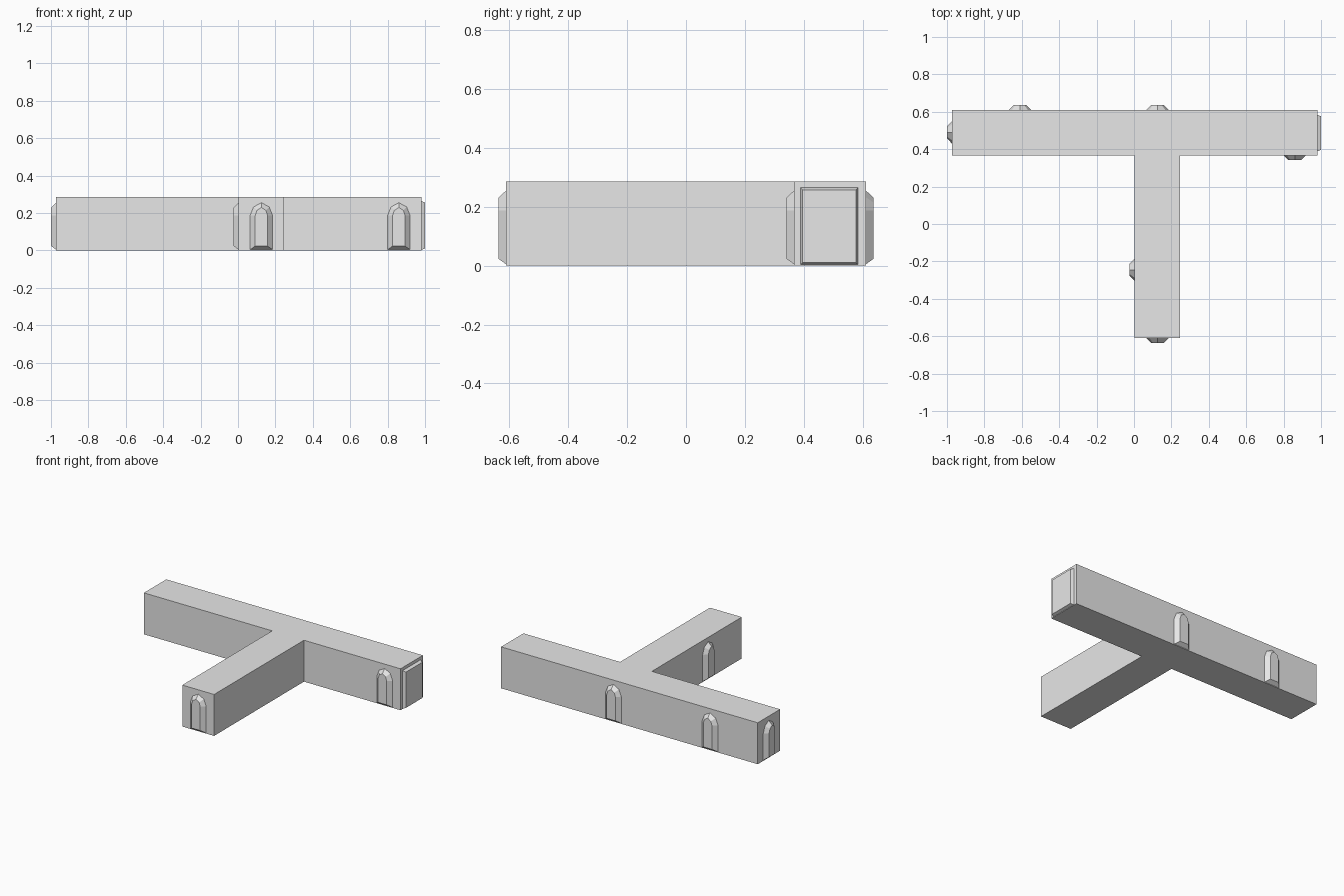
import bpy, bmesh, math
from mathutils import Matrix, Vector

if "Cube" in bpy.data.objects:
    bpy.data.objects.remove(bpy.data.objects["Cube"])

grey = bpy.data.materials.new("light grey")
grey.diffuse_color = (0.8, 0.8, 0.8, 1)
grey.use_nodes = True
grey.node_tree.nodes["Principled BSDF"].inputs["Base Color"].default_value = grey.diffuse_color


def finish(name, bm):
    bmesh.ops.recalc_face_normals(bm, faces=bm.faces)
    me = bpy.data.meshes.new(name)
    bm.to_mesh(me)
    bm.free()
    me.materials.append(grey)
    ob = bpy.data.objects.new(name, me)
    bpy.context.collection.objects.link(ob)
    return ob


# T-shaped block, extruded from its plan outline
bm = bmesh.new()
plan = [(-0.973, 0.61), (-0.973, 0.367), (0.003, 0.367), (0.003, -0.61),
        (0.245, -0.61), (0.245, 0.367), (0.98, 0.367), (0.98, 0.61)]
face = bm.faces.new([bm.verts.new((x, y, 0)) for x, y in plan])
ext = bmesh.ops.extrude_face_region(bm, geom=[face])
top = [v for v in ext["geom"] if isinstance(v, bmesh.types.BMVert)]
bmesh.ops.translate(bm, vec=(0, 0, 0.285), verts=top)
finish("t_block", bm)


# Raised panel with sloping sides: outer outline on the wall, inner one in front
def raised_panel(name, outer, inner, depth, x, y, angle):
    bm = bmesh.new()
    # local frame faces -y, then turns about z
    back = [bm.verts.new((u, 0, z)) for u, z in outer]
    front = [bm.verts.new((u, -depth, z)) for u, z in inner]
    n = len(back)
    for i in range(n):
        j = (i + 1) % n
        bm.faces.new((back[i], back[j], front[j], front[i]))
    bm.faces.new(front)
    bm.faces.new(back[::-1])
    bm.transform(Matrix.Translation((x, y, 0)) @ Matrix.Rotation(math.radians(angle), 4, 'Z'))
    finish(name, bm)


def arch(w, z0, spring, shoulder_w, shoulder, peak):
    return [(-w, z0), (w, z0), (w, spring), (shoulder_w, shoulder), (0, peak),
            (-shoulder_w, shoulder), (-w, spring)]


# Arched windows on the walls
outer = arch(0.06, 0.004, 0.187, 0.042, 0.232, 0.255)
inner = arch(0.033, 0.023, 0.187, 0.024, 0.214, 0.23)
spots = [("stem_end_window", 0.125, -0.61, 0), ("bar_front_window", 0.86, 0.367, 0),
         ("stem_side_window", 0.003, -0.245, -90), ("bar_end_window", -0.973, 0.49, -90),
         ("back_window_left", -0.61, 0.61, 180), ("back_window_middle", 0.125, 0.61, 180)]
for name, x, y, a in spots:
    raised_panel(name, outer, inner, 0.026, x, y, a)


# Square door plate on the right end
def rect(w, z0, z1):
    return [(-w, z0), (w, z0), (w, z1), (-w, z1)]


raised_panel("end_door", rect(0.098, 0.003, 0.264), rect(0.09, 0.01, 0.256), 0.02, 0.98, 0.486, 90)
